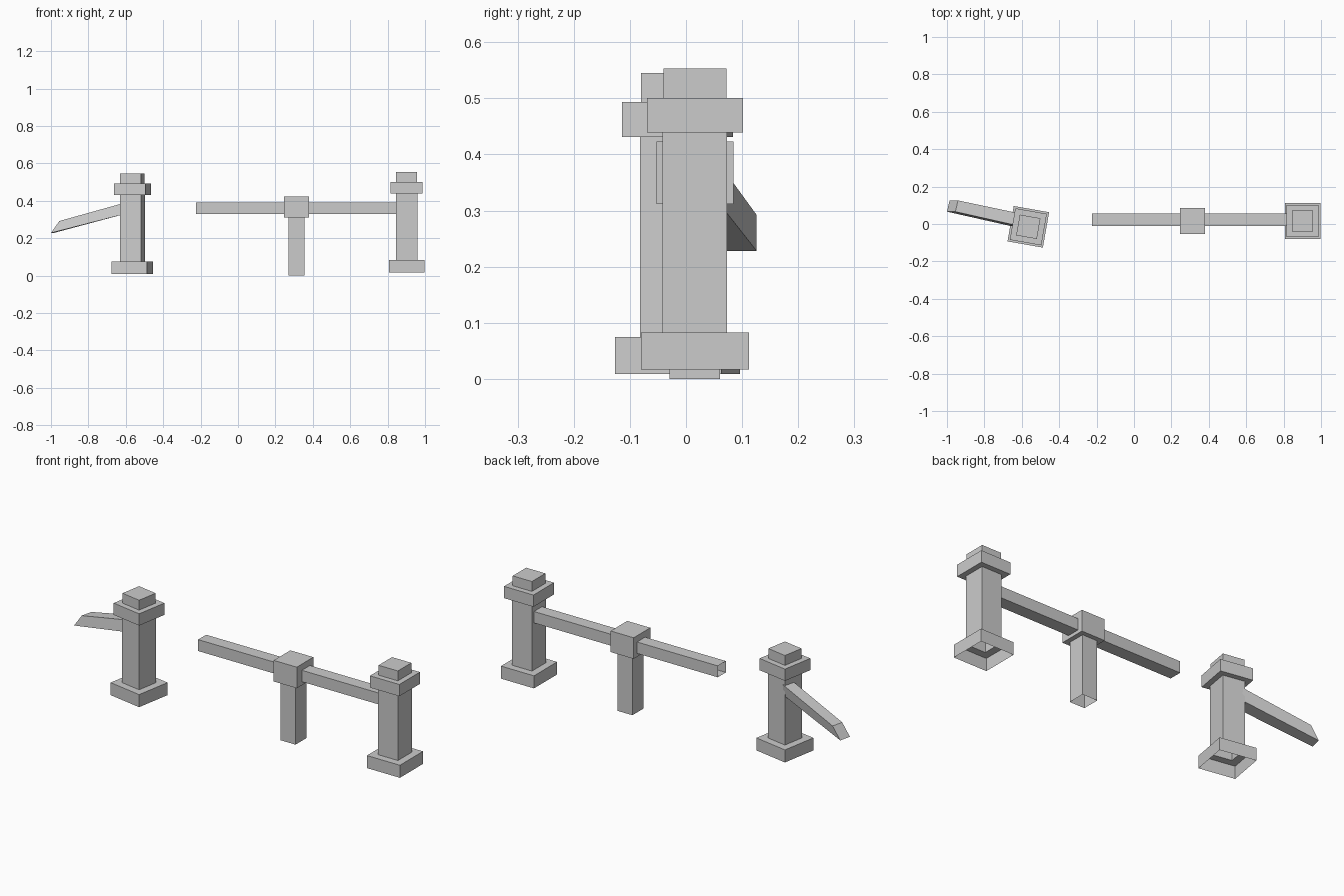
import bpy
import bmesh
from math import radians
from mathutils import Matrix

cube = bpy.data.objects.get("Cube")
if cube:
    bpy.data.objects.remove(cube, do_unlink=True)

# Single stone grey
stone = bpy.data.materials.new("stone_grey")
stone.use_nodes = True
colour = (0.6, 0.6, 0.6, 1)
stone.diffuse_color = colour
stone.node_tree.nodes["Principled BSDF"].inputs["Base Color"].default_value = colour


def loft(name, rings, cap_end=True, location=(0, 0, 0), turn=0):
    """Skin a run of four-cornered rings, open at the start."""
    bm = bmesh.new()
    loops = [[bm.verts.new(p) for p in ring] for ring in rings]
    for a, b in zip(loops, loops[1:]):
        for i in range(4):
            j = (i + 1) % 4
            bm.faces.new((a[i], a[j], b[j], b[i]))
    if cap_end:
        bm.faces.new(loops[-1])
    bm.transform(Matrix.Rotation(radians(turn), 4, "Z"))
    mesh = bpy.data.meshes.new(name)
    bm.to_mesh(mesh)
    bm.free()
    mesh.materials.append(stone)
    obj = bpy.data.objects.new(name, mesh)
    obj.location = location
    bpy.context.collection.objects.link(obj)
    return obj


def stacked(steps):
    """Square rings from (half width x, half width y, z) steps."""
    return [[(-x, -y, z), (x, -y, z), (x, y, z), (-x, y, z)] for x, y, z in steps]


def rail_ring(x, y_low, y_high, z_low, z_high):
    return [(x, y_high, z_low), (x, y_low, z_low), (x, y_low, z_high), (x, y_high, z_high)]


# Stepped pillars: base, shaft, collar and cap, hollow from below
base, shaft, collar, cap = 0.096, 0.0575, 0.0855, 0.056
levels = [(base, 0), (base, 0.066), (shaft, 0.066), (shaft, 0.422),
          (collar, 0.422), (collar, 0.484), (cap, 0.484), (cap, 0.536)]
pillar = stacked([(w, w, z) for w, z in levels])
loft("left_pillar", pillar, location=(0.902, 0.016, 0.017))
loft("right_pillar", pillar, location=(-0.565, -0.015, 0.009), turn=-10)

# Middle post with its square head block
post = stacked([(0.043, 0.045, 0), (0.043, 0.045, 0.312),
                (0.067, 0.069, 0.312), (0.067, 0.069, 0.423)])
loft("middle_post", post, location=(0.312, 0.016, 0))

# Straight rail, open at its free end
loft("long_rail", [rail_ring(x, -0.01, 0.057, 0.33, 0.39) for x in (0.86, -0.225)],
     cap_end=False)

# Broken rail drooping from the turned pillar, with a slanted tip
root = [(-0.6, 0.045, 0.331), (-0.6, -0.024, 0.331), (-0.6, -0.014, 0.391), (-0.6, 0.054, 0.391)]
tip = [(-0.986, 0.126, 0.228), (-1.0, 0.066, 0.228), (-0.955, 0.066, 0.292), (-0.941, 0.126, 0.292)]
loft("broken_rail", [root, tip])
